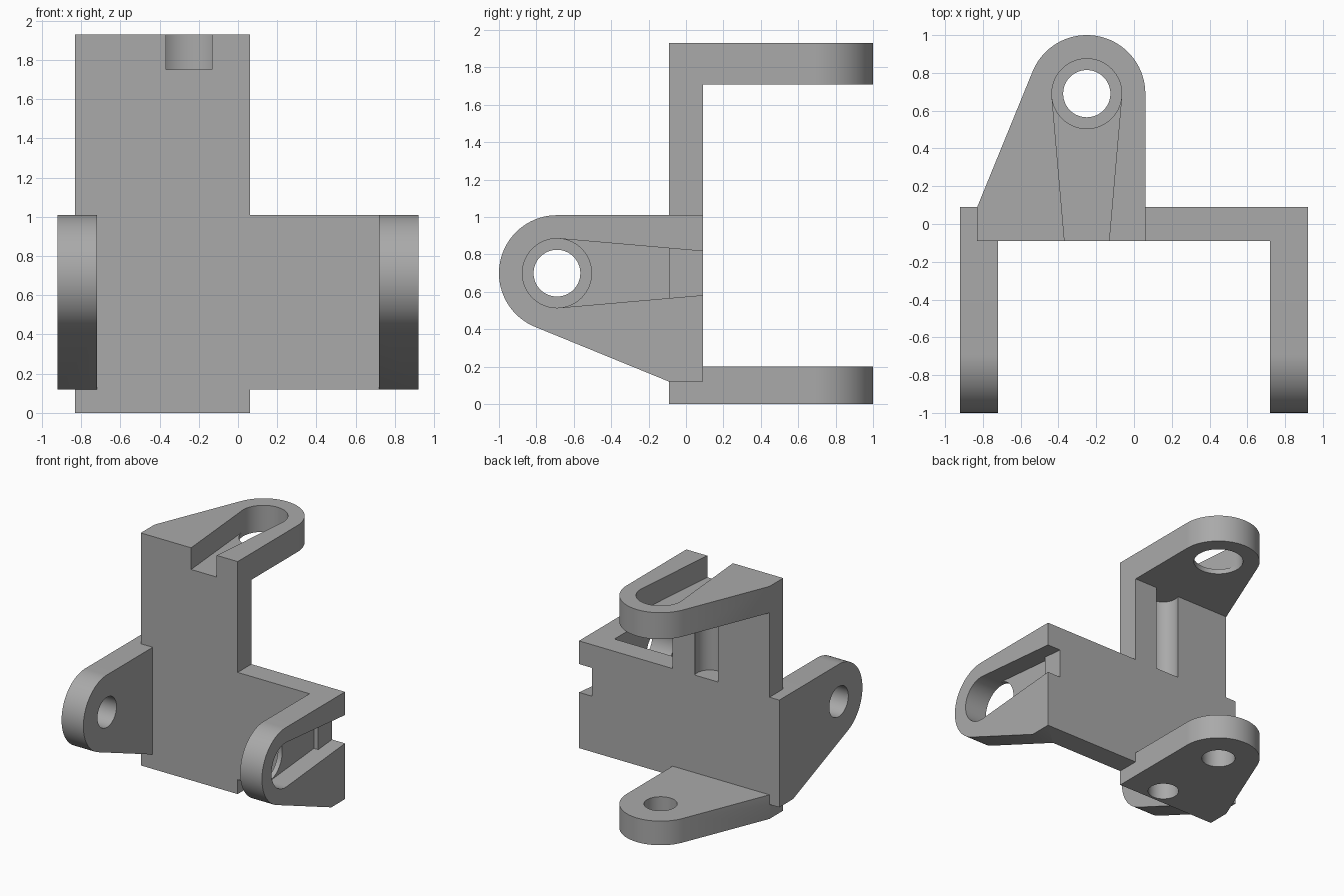
import bpy, bmesh, math
from mathutils import Vector

default = bpy.data.objects.get("Cube")
if default:
    bpy.data.objects.remove(default, do_unlink=True)

grey = bpy.data.materials.new("plain grey")
grey.use_nodes = True
COLOUR = (0.4, 0.4, 0.4, 1)
grey.diffuse_color = COLOUR
grey.node_tree.nodes["Principled BSDF"].inputs["Base Color"].default_value = COLOUR

# Both yokes share one plan: a = reach from the web, b = distance from the straight edge
HALF, WIDTH, REACH, RADIUS = 0.09, 0.89, 0.69, 0.31


def upright(a, b, h):
    return Vector((0.06 - b, a, h))


def sideways(a, b, h):
    return Vector((h, -a, 1.01 - b))


def prism(name, outline, low, high, place):
    bm = bmesh.new()
    face = bm.faces.new([bm.verts.new(place(a, b, low)) for a, b in outline])
    shift = place(0, 0, high) - place(0, 0, low)
    top = bmesh.ops.extrude_face_region(bm, geom=[face])["geom"]
    bmesh.ops.translate(bm, vec=shift, verts=[v for v in top if isinstance(v, bmesh.types.BMVert)])
    bmesh.ops.recalc_face_normals(bm, faces=bm.faces)
    mesh = bpy.data.meshes.new(name)
    bm.to_mesh(mesh)
    bm.free()
    mesh.materials.append(grey)
    obj = bpy.data.objects.new(name, mesh)
    bpy.context.collection.objects.link(obj)
    return obj


def arc(a, b, radius, start, end, steps):
    angles = [start + (end - start) * i / steps for i in range(steps + 1)]
    return [(a + radius * math.cos(t), b + radius * math.sin(t)) for t in angles]


def circle(a, b, radius):
    return arc(a, b, radius, 0, math.tau, 64)[:-1]


def combine(target, other, operation):
    mod = target.modifiers.new(operation.lower(), "BOOLEAN")
    mod.operation, mod.object, mod.solver = operation, other, "EXACT"
    bpy.context.view_layer.objects.active = target
    bpy.ops.object.modifier_apply(modifier=mod.name)
    bpy.data.objects.remove(other, do_unlink=True)


# Arm outline: rounded eye, one straight edge and one edge tangent to the eye
da, db = HALF - REACH, WIDTH - RADIUS
tangent = math.atan2(db, da) - math.acos(RADIUS / math.hypot(da, db))
arm = [(-HALF, WIDTH), (-HALF, 0)] + arc(REACH, RADIUS, RADIUS, -math.pi / 2, tangent, 48) + [(HALF, WIDTH)]
web = [(-HALF, 0), (HALF, 0), (HALF, WIDTH), (-HALF, WIDTH)]


# Tapered slot running from the eye out through the web
BIG, SMALL, TAPER = 0.185, 0.125, 0.087


def slot(start):
    def half_width(a):
        return BIG / math.cos(TAPER) - (REACH - a) * math.tan(TAPER)
    end = REACH - BIG * math.sin(TAPER)
    return [(start, RADIUS - half_width(start)), (end, RADIUS - half_width(end)),
            (end, RADIUS + half_width(end)), (start, RADIUS + half_width(start))]


def yoke(name, place, low, high, low_thick, high_thick):
    body = prism(name, web, low, high, place)
    combine(body, prism("far_arm", arm, low, low + low_thick, place), "UNION")
    combine(body, prism("near_arm", arm, high - high_thick, high, place), "UNION")
    return body


frame = yoke("double_yoke_bracket", upright, 0, 1.93, 0.20, 0.22)
combine(frame, yoke("side_yoke", sideways, -0.92, 0.92, 0.20, 0.20), "UNION")

# Pin eyes: wide on the slotted arms, narrow on the opposite arms
for place, low, split, high in ((upright, -0.1, 1.0, 2.1), (sideways, -1.1, 0, 1.1)):
    combine(frame, prism("narrow_eye", circle(REACH, RADIUS, SMALL), low, split, place), "DIFFERENCE")
    combine(frame, prism("wide_eye", circle(REACH, RADIUS, BIG), split, high, place), "DIFFERENCE")

# Slots: the side slot is shallower where it crosses the web
combine(frame, prism("top_slot", slot(-0.2), 1.75, 2.1, upright), "DIFFERENCE")
combine(frame, prism("side_slot", slot(HALF), 0.76, 1.1, sideways), "DIFFERENCE")
combine(frame, prism("side_slot_mouth", slot(-0.2), 0.80, 1.1, sideways), "DIFFERENCE")

# Round channel up the back of the web, and the matching pocket underneath
channel = circle(0.045, RADIUS, 0.115)
combine(frame, prism("back_channel", channel, 1.01, 1.71, upright), "DIFFERENCE")
combine(frame, prism("bottom_pocket", channel, -0.1, 0.15, upright), "DIFFERENCE")

bpy.ops.object.select_all(action="DESELECT")
frame.select_set(True)
bpy.context.view_layer.objects.active = frame
bpy.ops.object.shade_smooth_by_angle(angle=math.radians(30))
